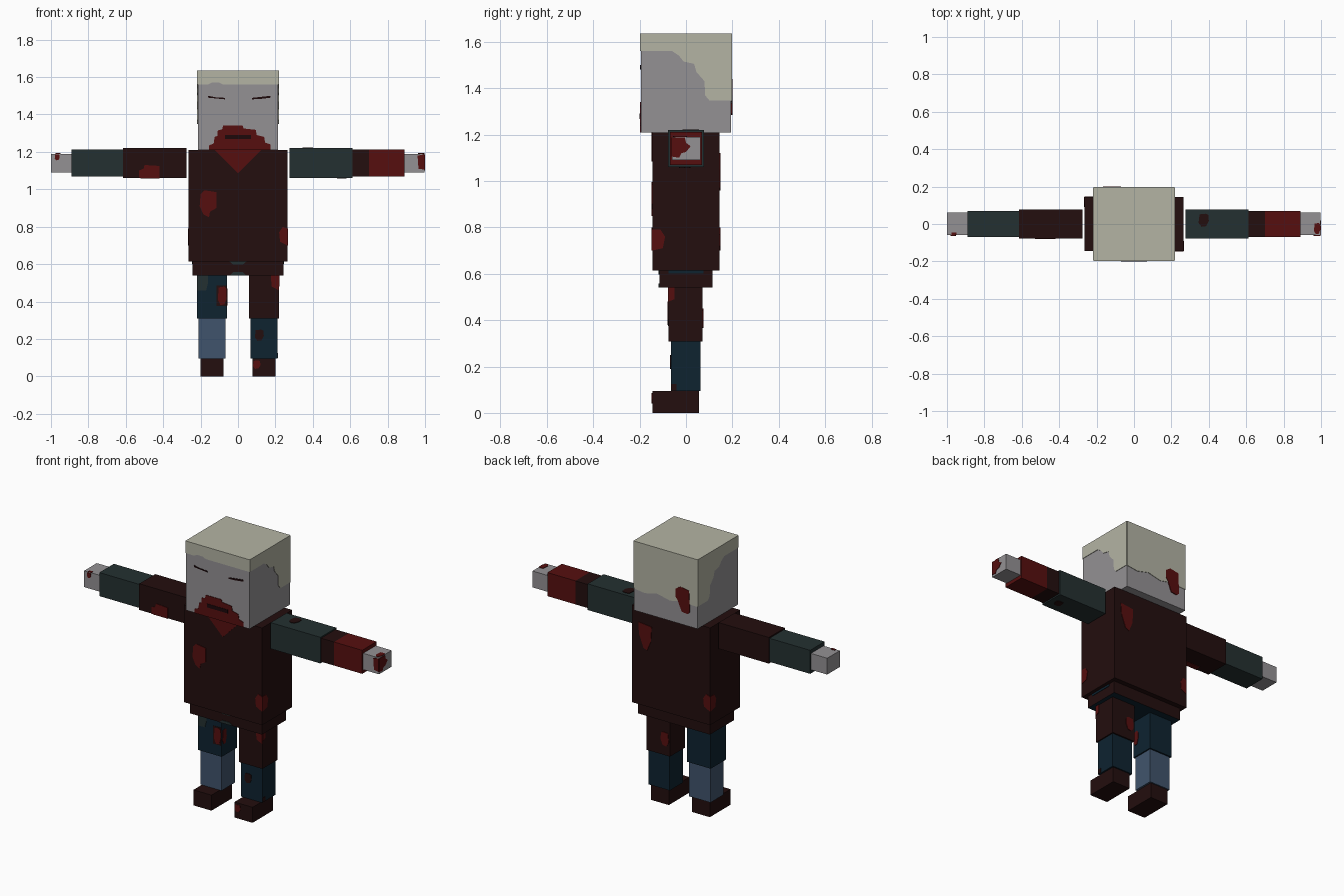
import bpy, bmesh
from mathutils import Vector

if "Cube" in bpy.data.objects:
    bpy.data.objects.remove(bpy.data.objects["Cube"])


def material(name, r, g, b):
    lin = lambda c: (c / 255 / 12.92) if c <= 10 else ((c / 255 + 0.055) / 1.055) ** 2.4
    m = bpy.data.materials.new(name)
    m.diffuse_color = (lin(r), lin(g), lin(b), 1)
    m.use_nodes = True
    m.node_tree.nodes["Principled BSDF"].inputs["Base Color"].default_value = m.diffuse_color
    return m


HAIR = material("pale hair", 180, 180, 164)
SKIN = material("grey skin", 148, 145, 148)
BROWN = material("dark brown cloth", 35, 14, 14)
RED = material("blood red", 86, 15, 15)
TEAL = material("dark teal cloth", 36, 48, 49)
NAVY = material("navy cloth", 14, 35, 48)
BLUE = material("faded blue cloth", 64, 84, 108)
BLACK = material("dark line", 28, 8, 10)


def finish(name, bm, *mats):
    me = bpy.data.meshes.new(name)
    bmesh.ops.recalc_face_normals(bm, faces=bm.faces[:])
    bm.to_mesh(me)
    bm.free()
    for m in mats:
        me.materials.append(m)
    ob = bpy.data.objects.new(name, me)
    bpy.context.collection.objects.link(ob)
    return ob


def box(name, x, y, z, mat, special=None, sign=1):
    """Box from ranges; the face pointing up or down (sign) may take another colour."""
    bm = bmesh.new()
    bmesh.ops.create_cube(bm, size=1)
    for v in bm.verts:
        v.co = Vector([(a + b) / 2 + c * (b - a) for (a, b), c in zip((x, y, z), v.co)])
    bm.normal_update()
    if special:
        for f in bm.faces:
            f.material_index = int(f.normal.z * sign > 0.5)
    return finish(name, bm, mat, *([special] if special else []))


def plate(name, axis, sign, pos, pts, mat, lift=0.003):
    """Thin painted patch on the plane axis=pos; pts use the two other axes in order."""
    bm = bmesh.new()

    def at(p, d):
        c = list(p)
        c.insert(axis, pos + sign * d)
        return bm.verts.new(c)
    low = [at(p, -0.002) for p in pts]
    top = [at(p, lift) for p in pts]
    bm.faces.new(low)
    bm.faces.new(top)
    for i in range(len(pts)):
        j = (i + 1) % len(pts)
        bm.faces.new((low[i], low[j], top[j], top[i]))
    return finish(name, bm, mat)


def rect(a, b, c, d):
    return [(a, c), (b, c), (b, d), (a, d)]


def blob(a, b, c, d):
    """Rough stain outline inside a rectangle."""
    shape = [(0, .3), (.3, 0), (.75, .05), (1, .45), (.95, .9), (.7, 1), (.1, .95)]
    return [(a + (b - a) * u, c + (d - c) * v) for u, v in shape]


# Head with hair cap
HX, HY, HB, HT = 0.215, 0.195, 1.21, 1.635
box("head", (-HX, HX), (-HY, HY), (HB, HT), SKIN, HAIR)
plate("hair_front", 1, -1, -HY, [(-HX, 1.56), (-.16, 1.56), (-.14, 1.57), (-.1, 1.57),
      (-.08, 1.56), (HX, 1.56), (HX, HT), (-HX, HT)], HAIR)
plate("hair_back", 1, 1, HY, [(-HX, 1.345), (-.1, 1.35), (-.03, 1.335), (.06, 1.355),
      (.14, 1.335), (HX, 1.345), (HX, HT), (-HX, HT)], HAIR)
hair_side = [(-HY, 1.56), (-.06, 1.56), (-.03, 1.54), (-.01, 1.515), (.035, 1.505),
             (.045, 1.47), (.08, 1.43), (.082, 1.37), (.1, 1.348), (HY, 1.348),
             (HY, HT), (-HY, HT)]
for s, side in ((1, "left"), (-1, "right")):
    plate("hair_" + side, 0, s, s * HX, hair_side, HAIR)
plate("back_head_wound", 1, 1, HY, [(-.165, 1.30), (-.15, 1.285), (-.11, 1.29), (-.085, 1.35),
      (-.07, 1.37), (-.07, 1.42), (-.1, 1.44), (-.16, 1.43)], RED, 0.005)

# Face: closed eyes and bloody mouth
plate("right_eye", 1, -1, -HY, [(-.16, 1.49), (-.07, 1.481), (-.07, 1.489), (-.12, 1.492),
      (-.16, 1.5)], BLACK)
plate("left_eye", 1, -1, -HY, [(.075, 1.481), (.12, 1.483), (.175, 1.49), (.175, 1.5),
      (.075, 1.489)], BLACK)
plate("mouth_blood", 1, -1, -HY, [(-.155, 1.21), (-.155, 1.235), (-.13, 1.245), (-.125, 1.28),
      (-.11, 1.285), (-.108, 1.315), (-.085, 1.32), (-.08, 1.34), (.025, 1.34), (.03, 1.325),
      (.095, 1.318), (.1, 1.29), (.14, 1.28), (.145, 1.25), (.175, 1.24), (.175, 1.21)], RED)
plate("mouth", 1, -1, -HY, rect(-.07, .07, 1.268, 1.29), BLACK, 0.005)

# Torso and hips
TX, TY = 0.265, 0.145
box("torso", (-TX, TX), (-TY, TY), (.615, 1.21), BROWN)
box("hips", (-.243, .243), (-.115, .115), (.54, .62), BROWN, NAVY, -1)
plate("collar_blood", 1, -1, -TY, [(-.125, 1.21), (0, 1.085), (.125, 1.21)], RED)
plate("chest_stain", 1, -1, -TY, [(-.2, .975), (-.205, .91), (-.185, .865), (-.155, .85),
      (-.15, .88), (-.115, .9), (-.115, .985), (-.18, .995)], RED)
plate("back_stain", 1, 1, TY, [(.13, 1.11), (.22, 1.12), (.215, 1.05), (.185, .97), (.16, .96),
      (.135, 1.02)], RED)
for s, side in ((1, "left"), (-1, "right")):
    # waist stains wrap the front left and back right corners
    e, y = s * TX, -s * TY
    plate(side + "_waist_stain", 1, -s, y, [(e, .70), (s * .225, .72), (s * .22, .77),
          (s * .24, .80), (e, .79)], RED)
    plate(side + "_waist_stain_side", 0, s, e, [(y, .70), (-s * .1, .71), (-s * .09, .76),
          (-s * .11, .79), (y, .79)], RED)
    plate(side + "_waist_trim", 0, s, s * .243, rect(-.075, .075, .6, .613), NAVY)
plate("belt_patch", 1, -1, -.115, [(-.045, .613), (-.025, .597), (.025, .597), (.045, .613)], TEAL)
plate("hem_patch", 1, -1, -.115, [(-.045, .54), (.045, .54), (.025, .557), (-.025, .557)], TEAL)

# Arms stretched sideways
box("right_upper_arm", (-.615, -.275), (-.077, .077), (1.06, 1.22), BROWN)
box("right_forearm", (-.89, -.615), (-.07, .07), (1.068, 1.212), TEAL)
box("right_hand", (-1, -.89), (-.06, .062), (1.09, 1.19), SKIN)
box("left_upper_arm", (.275, .612), (-.077, .077), (1.06, 1.22), TEAL)
box("left_elbow", (.612, .70), (-.07, .07), (1.068, 1.212), BROWN)
box("left_forearm", (.70, .89), (-.07, .07), (1.068, 1.212), RED)
box("left_hand", (.89, .997), (-.06, .062), (1.09, 1.19), SKIN)
plate("right_arm_stain", 1, -1, -.077, [(-.53, 1.06), (-.42, 1.06), (-.42, 1.125), (-.5, 1.13),
      (-.505, 1.11), (-.53, 1.1)], RED)
plate("right_arm_stain_under", 2, -1, 1.06, rect(-.52, -.42, -.077, -.04), RED)
plate("left_arm_stain", 2, 1, 1.22, blob(.345, .4, -.015, .055), BROWN)
plate("left_arm_stain_under", 2, -1, 1.06, blob(.53, .58, -.03, .02), BROWN)
plate("left_hand_blood_end", 0, 1, .997, [(-.06, 1.105), (-.03, 1.1), (-.02, 1.12), (0, 1.125),
      (.02, 1.15), (0, 1.165), (-.005, 1.187), (-.06, 1.187)], RED)
plate("left_hand_blood_front", 1, -1, -.06, [(.965, 1.11), (.997, 1.105), (.997, 1.187),
      (.96, 1.18)], RED)
plate("left_hand_blood_top", 2, 1, 1.19, blob(.962, .997, -.055, .005), RED)
plate("right_hand_blood_front", 1, -1, -.06, blob(-.98, -.953, 1.155, 1.187), RED)
plate("right_hand_blood_top", 2, 1, 1.19, rect(-.975, -.95, -.06, -.045), RED)

# Legs and feet
for s, side, thigh, shin in ((1, "left", BROWN, NAVY), (-1, "right", NAVY, BLUE)):
    span = lambda a, b: tuple(sorted((s * a, s * b)))
    box(side + "_thigh", span(.058, .218), (-.075, .072), (.308, .545), thigh)
    box(side + "_shin", span(.066, .21), (-.065, .063), (.095, .308), shin)
    box(side + "_foot", span(.078, .2), (-.145, .055), (0, .095), BROWN)
plate("right_thigh_patch", 1, -1, -.075, [(-.218, .46), (-.17, .46), (-.16, .5), (-.16, .54),
      (-.218, .54)], TEAL)
plate("right_thigh_tear", 1, -1, -.075, rect(-.115, -.06, .375, .485), BROWN, 0.002)
plate("right_thigh_stain", 1, -1, -.075, blob(-.108, -.06, .38, .48), RED, 0.004)
plate("right_thigh_stain_inner", 0, 1, -.058, blob(-.07, -.03, .38, .47), RED)
plate("left_thigh_stain", 1, -1, -.075, [(.18, .48), (.218, .46), (.218, .54), (.175, .54)], RED)
plate("left_thigh_stain_side", 0, 1, .218, [(-.075, .48), (-.05, .49), (-.05, .54),
      (-.075, .54)], RED)
plate("left_thigh_stain_back", 1, 1, .072, blob(.065, .12, .365, .45), RED)
plate("left_shin_stain", 1, -1, -.065, blob(.09, .138, .19, .25), BROWN)
plate("left_shin_hem", 0, 1, .21, rect(-.065, -.04, .097, .125), BROWN)
plate("left_foot_stain", 1, -1, -.145, blob(.08, .12, .04, .085), RED)
